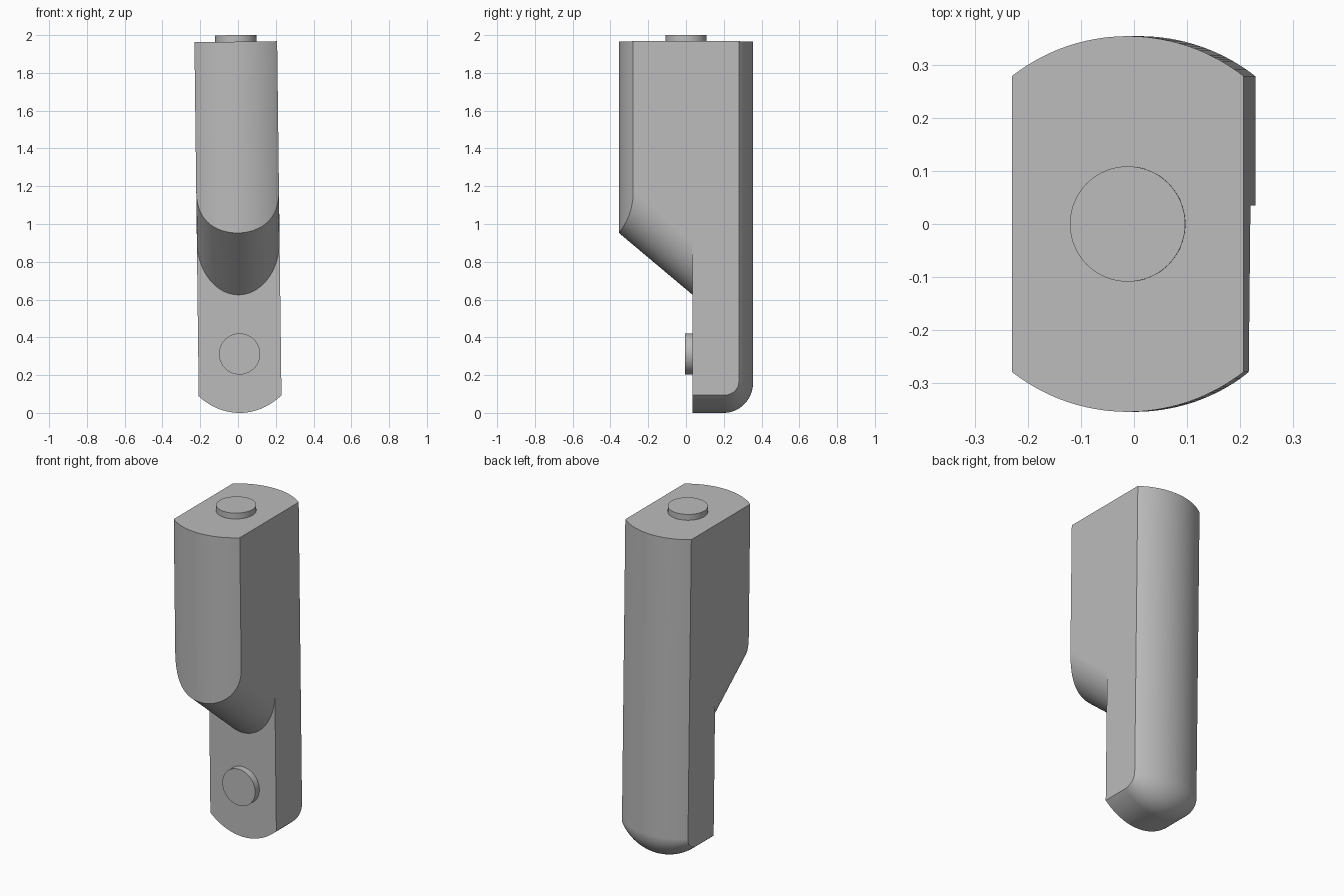
import bpy, bmesh, math
from mathutils import Matrix

cube = bpy.data.objects.get("Cube")
if cube:
    bpy.data.objects.remove(cube, do_unlink=True)

grey = bpy.data.materials.new("plain grey")
grey.use_nodes = True
grey.diffuse_color = (0.5, 0.5, 0.5, 1)
grey.node_tree.nodes["Principled BSDF"].inputs["Base Color"].default_value = (0.5, 0.5, 0.5, 1)

# The whole device leans very slightly sideways about its middle
LEAN = (Matrix.Translation((0, 0, 1)) @ Matrix.Rotation(-0.0122, 4, 'Y')
        @ Matrix.Translation((0, 0, -1)))

HALF_WIDTH, RADIUS = 0.219, 0.355
TOP, STEP_Y, STEP_Z = 1.965, 0.035, 0.625
SLOPE = 0.84
COLUMNS, CORNER = 56, 16


def finish(name, bm):
    """Turn a bmesh into a leaning, smooth shaded grey object."""
    bmesh.ops.recalc_face_normals(bm, faces=bm.faces[:])
    bm.transform(LEAN)
    mesh = bpy.data.meshes.new(name)
    bm.to_mesh(mesh)
    bm.free()
    mesh.materials.append(grey)
    obj = bpy.data.objects.new(name, mesh)
    bpy.context.collection.objects.link(obj)
    bpy.ops.object.select_all(action='DESELECT')
    obj.select_set(True)
    bpy.context.view_layer.objects.active = obj
    bpy.ops.object.shade_smooth_by_angle(angle=math.radians(25))
    flat = obj.modifiers.new("flat sides", 'WEIGHTED_NORMAL')
    flat.keep_sharp = True
    return obj


def side_profile(x):
    """Outline in y and z of the body at a given distance from its middle."""
    reach = math.sqrt(RADIUS ** 2 - x ** 2)
    bottom = 1.2 * (RADIUS - reach)
    lift = 0.285 * (1 - math.sqrt(max(0, 1 - (x / HALF_WIDTH) ** 2)))
    step = STEP_Z + lift
    points = [(-reach, TOP), (-reach, step + SLOPE * (STEP_Y + reach)),
              (STEP_Y, step), (STEP_Y, bottom)]
    # Rounded heel at the back
    heel_y, heel_z = 0.2, 0.16
    for i in range(CORNER + 1):
        a = math.pi / 2 * i / CORNER
        points.append((heel_y + (reach - heel_y) * math.sin(a),
                       heel_z - (heel_z - bottom) * math.cos(a)))
    points.append((reach, TOP))
    return points


# Body: outlines joined from side to side, closer together near the sides
bm = bmesh.new()
rings = []
for i in range(COLUMNS + 1):
    x = -HALF_WIDTH * math.cos(math.pi * i / COLUMNS)
    rings.append([bm.verts.new((x, y, z)) for y, z in side_profile(x)])
for a, b in zip(rings, rings[1:]):
    for j in range(len(a)):
        k = (j + 1) % len(a)
        bm.faces.new((a[j], a[k], b[k], b[j]))
bm.faces.new(rings[0])
bm.faces.new(rings[-1])
finish("body", bm)


# Round buttons on the top and on the lower front
def button(name, depth, place):
    bm = bmesh.new()
    bmesh.ops.create_cone(bm, cap_ends=True, segments=64, radius1=0.109,
                          radius2=0.109, depth=depth, matrix=place)
    finish(name, bm)


button("top_button", 0.06, Matrix.Translation((0, 0, 1.97)))
button("front_button", 0.06,
       Matrix.Translation((0, 0.025, 0.312)) @ Matrix.Rotation(math.pi / 2, 4, 'X'))
